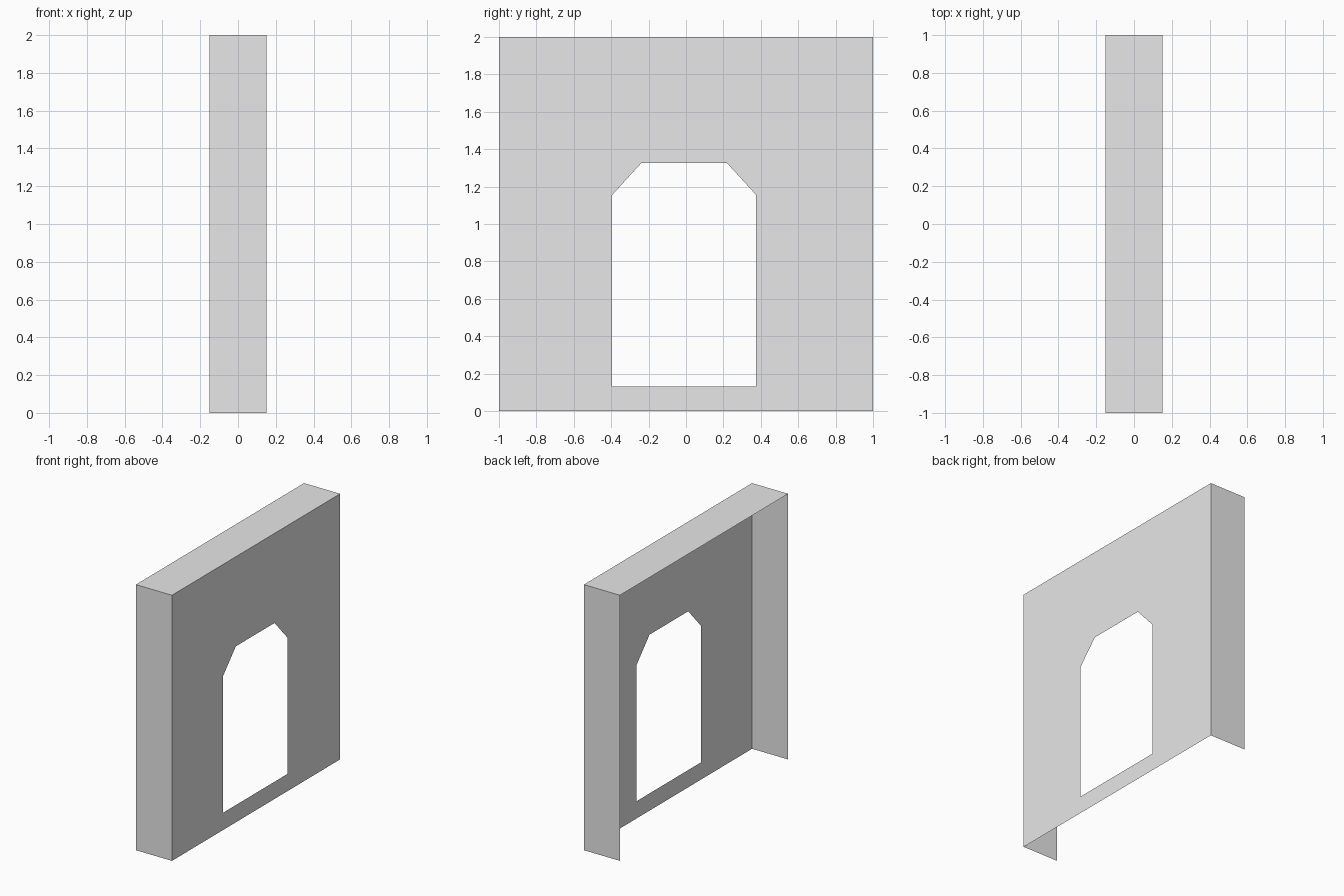
import bpy
import bmesh

cube = bpy.data.objects.get("Cube")
if cube:
    bpy.data.objects.remove(cube, do_unlink=True)

HALF_X, HALF_Y, HEIGHT = 0.15, 1.0, 2.0

grey = bpy.data.materials.new("plain_grey")
grey.use_nodes = True
colour = (0.8, 0.8, 0.8, 1)
grey.diffuse_color = colour
grey.node_tree.nodes["Principled BSDF"].inputs["Base Color"].default_value = colour


def finish(name, bm):
    mesh = bpy.data.meshes.new(name)
    bm.to_mesh(mesh)
    bm.free()
    mesh.materials.append(grey)
    obj = bpy.data.objects.new(name, mesh)
    bpy.context.collection.objects.link(obj)
    return obj


def sheet(name, corners):
    bm = bmesh.new()
    bm.faces.new([bm.verts.new(c) for c in corners])
    return finish(name, bm)


def loop_edges(bm, outline, x):
    verts = [bm.verts.new((x, y, z)) for y, z in outline]
    return [bm.edges.new((a, b)) for a, b in zip(verts, verts[1:] + verts[:1])]


# Wall panel with a chamfered doorway opening
wall = [(-HALF_Y, 0), (HALF_Y, 0), (HALF_Y, HEIGHT), (-HALF_Y, HEIGHT)]
doorway = [(-0.395, 0.13), (0.375, 0.13), (0.375, 1.155),
           (0.22, 1.325), (-0.24, 1.325), (-0.395, 1.155)]
bm = bmesh.new()
edges = loop_edges(bm, wall, HALF_X) + loop_edges(bm, doorway, HALF_X)
bmesh.ops.triangle_fill(bm, edges=edges, use_beauty=True, normal=(1, 0, 0))
for face in bm.faces:
    face.normal_update()
    if face.normal.x < 0:
        face.normal_flip()
bmesh.ops.dissolve_limit(bm, angle_limit=0.01, verts=bm.verts, edges=bm.edges)
finish("wall_panel", bm)

# Top ledge
sheet("top_ledge", [(-HALF_X, -HALF_Y, HEIGHT), (HALF_X, -HALF_Y, HEIGHT),
                    (HALF_X, HALF_Y, HEIGHT), (-HALF_X, HALF_Y, HEIGHT)])

# End returns, normals facing outward
for name, side in (("front_return", -1), ("back_return", 1)):
    x, y = HALF_X * side, HALF_Y * side
    sheet(name, [(x, y, 0), (-x, y, 0), (-x, y, HEIGHT), (x, y, HEIGHT)])
